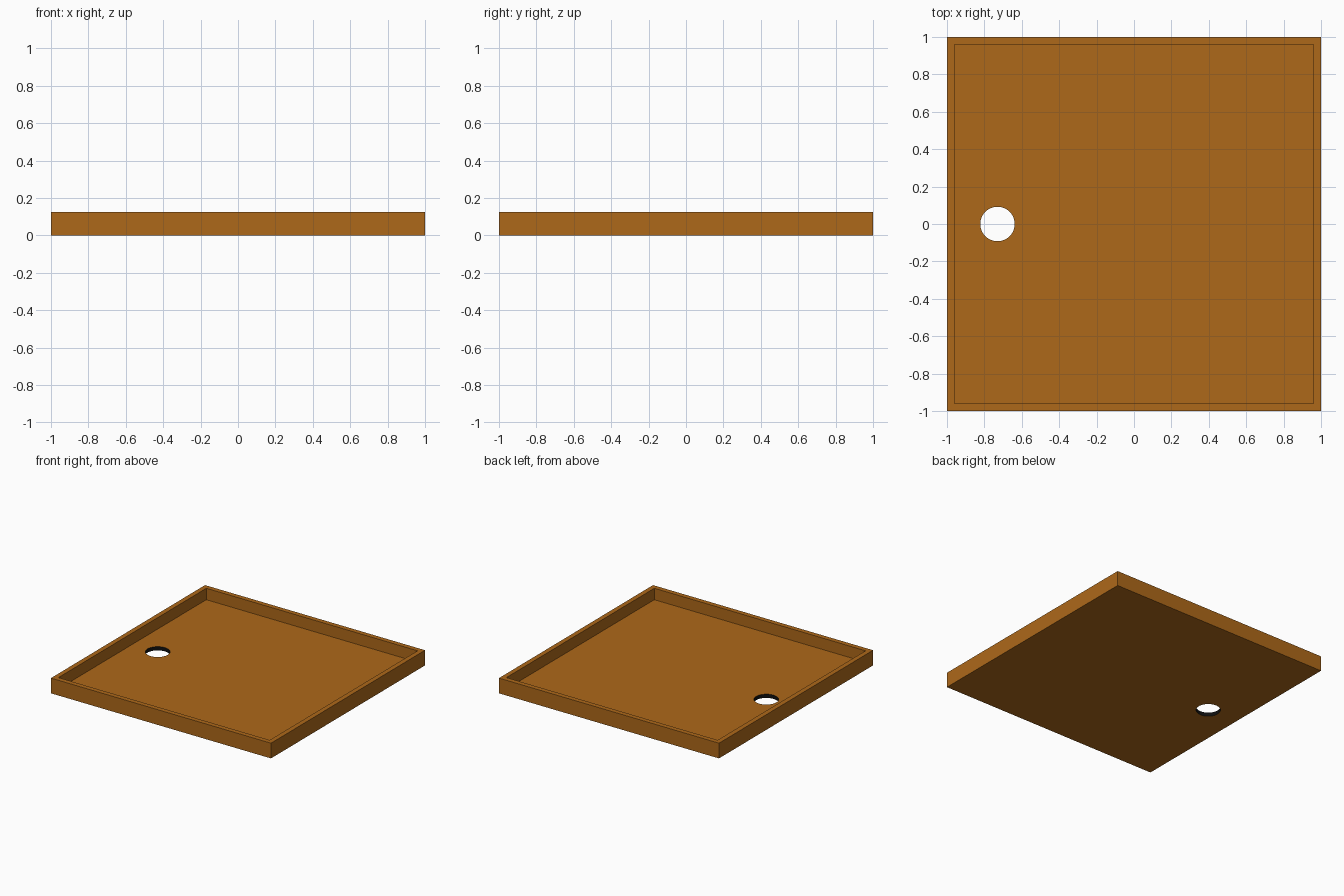
import bpy, bmesh, math

if "Cube" in bpy.data.objects:
    bpy.data.objects.remove(bpy.data.objects["Cube"])

HEIGHT, FLOOR, RIM = 0.125, 0.031, 0.04
HOLE_X, HOLE_R, SIDES = -0.73, 0.092, 48


def material(name, color):
    m = bpy.data.materials.new(name)
    m.diffuse_color = color
    m.use_nodes = True
    m.node_tree.nodes["Principled BSDF"].inputs["Base Color"].default_value = m.diffuse_color
    return m


def square(bm, half, z):
    return [bm.verts.new((sx * half, sy * half, z))
            for sx, sy in ((-1, -1), (1, -1), (1, 1), (-1, 1))]


def circle(bm, z):
    return [bm.verts.new((HOLE_X + HOLE_R * math.cos(a), HOLE_R * math.sin(a), z))
            for a in (2 * math.pi * i / SIDES for i in range(SIDES))]


def loop_edges(bm, verts):
    return [bm.edges.new((v, verts[i - 1])) if not bm.edges.get((v, verts[i - 1]))
            else bm.edges.get((v, verts[i - 1])) for i, v in enumerate(verts)]


def bridge(bm, a, b, mat=0, smooth=False):
    for i in range(len(a)):
        f = bm.faces.new((a[i - 1], a[i], b[i], b[i - 1]))
        f.material_index, f.smooth = mat, smooth


bm = bmesh.new()
# Outer wall, rim and inner wall
rings = [square(bm, 1, 0), square(bm, 1, HEIGHT),
         square(bm, 1 - RIM, HEIGHT), square(bm, 1 - RIM, FLOOR)]
for lower, upper in zip(rings, rings[1:]):
    bridge(bm, lower, upper)

# Hole wall through the floor
hole_low, hole_top = circle(bm, 0), circle(bm, FLOOR)
bridge(bm, hole_top, hole_low, mat=1, smooth=True)

# Tray floor and underside, each filled around the hole
for outer, inner in ((rings[0], hole_low), (rings[3], hole_top)):
    bmesh.ops.triangle_fill(bm, use_beauty=True,
                            edges=loop_edges(bm, outer) + loop_edges(bm, inner))
bmesh.ops.recalc_face_normals(bm, faces=bm.faces)
bmesh.ops.dissolve_limit(bm, angle_limit=0.01, verts=[], edges=[
    e for e in bm.edges if not e.is_boundary])

mesh = bpy.data.meshes.new("tray")
bm.to_mesh(mesh)
bm.free()
mesh.materials.append(material("wood_brown", (0.42, 0.14, 0.01, 1)))
mesh.materials.append(material("hole_black", (0.005, 0.005, 0.005, 1)))
tray = bpy.data.objects.new("tray", mesh)
bpy.context.collection.objects.link(tray)

# Keep corners sharp, hole wall smooth
bpy.context.view_layer.objects.active = tray
tray.select_set(True)
bpy.ops.object.shade_smooth_by_angle(angle=math.radians(30))
